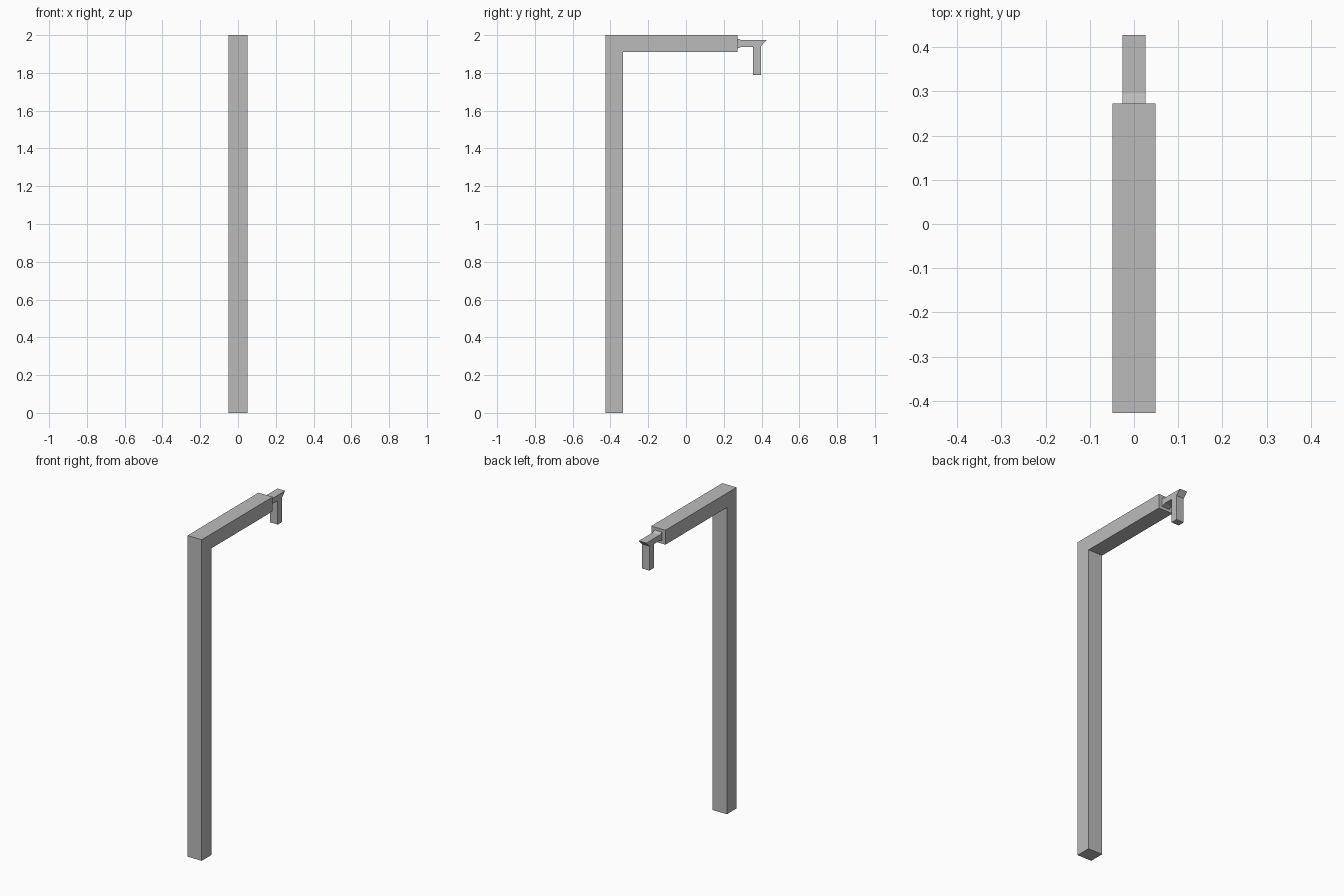
import bpy
import bmesh

cube = bpy.data.objects.get("Cube")
if cube:
    bpy.data.objects.remove(cube, do_unlink=True)

grey = bpy.data.materials.new("plain grey")
grey.use_nodes = True
colour = (0.5, 0.5, 0.5, 1.0)
grey.diffuse_color = colour
grey.node_tree.nodes["Principled BSDF"].inputs["Base Color"].default_value = colour


def extrude_profile(name, outline, half_width):
    """Extrude a side outline of (y, z) points evenly across x."""
    bm = bmesh.new()
    face = bm.faces.new([bm.verts.new((-half_width, y, z)) for y, z in outline])
    result = bmesh.ops.extrude_face_region(bm, geom=[face])
    moved = [v for v in result["geom"] if isinstance(v, bmesh.types.BMVert)]
    bmesh.ops.translate(bm, verts=moved, vec=(2 * half_width, 0, 0))
    bmesh.ops.recalc_face_normals(bm, faces=bm.faces)
    mesh = bpy.data.meshes.new(name)
    bm.to_mesh(mesh)
    bm.free()
    mesh.materials.append(grey)
    obj = bpy.data.objects.new(name, mesh)
    bpy.context.collection.objects.link(obj)
    return obj


# Upright post with the horizontal arm in one piece
extrude_profile("post_and_arm", [
    (-0.427, 0), (-0.333, 0), (-0.333, 1.91),
    (0.272, 1.91), (0.272, 2), (-0.427, 2)], 0.049)

# Thin bracket: flared root, hanging drop and pointed tip
extrude_profile("end_bracket", [
    (0.272, 1.982), (0.295, 1.973), (0.427, 1.973), (0.397, 1.942),
    (0.397, 1.79), (0.354, 1.79), (0.354, 1.938),
    (0.295, 1.938), (0.272, 1.929)], 0.026)
